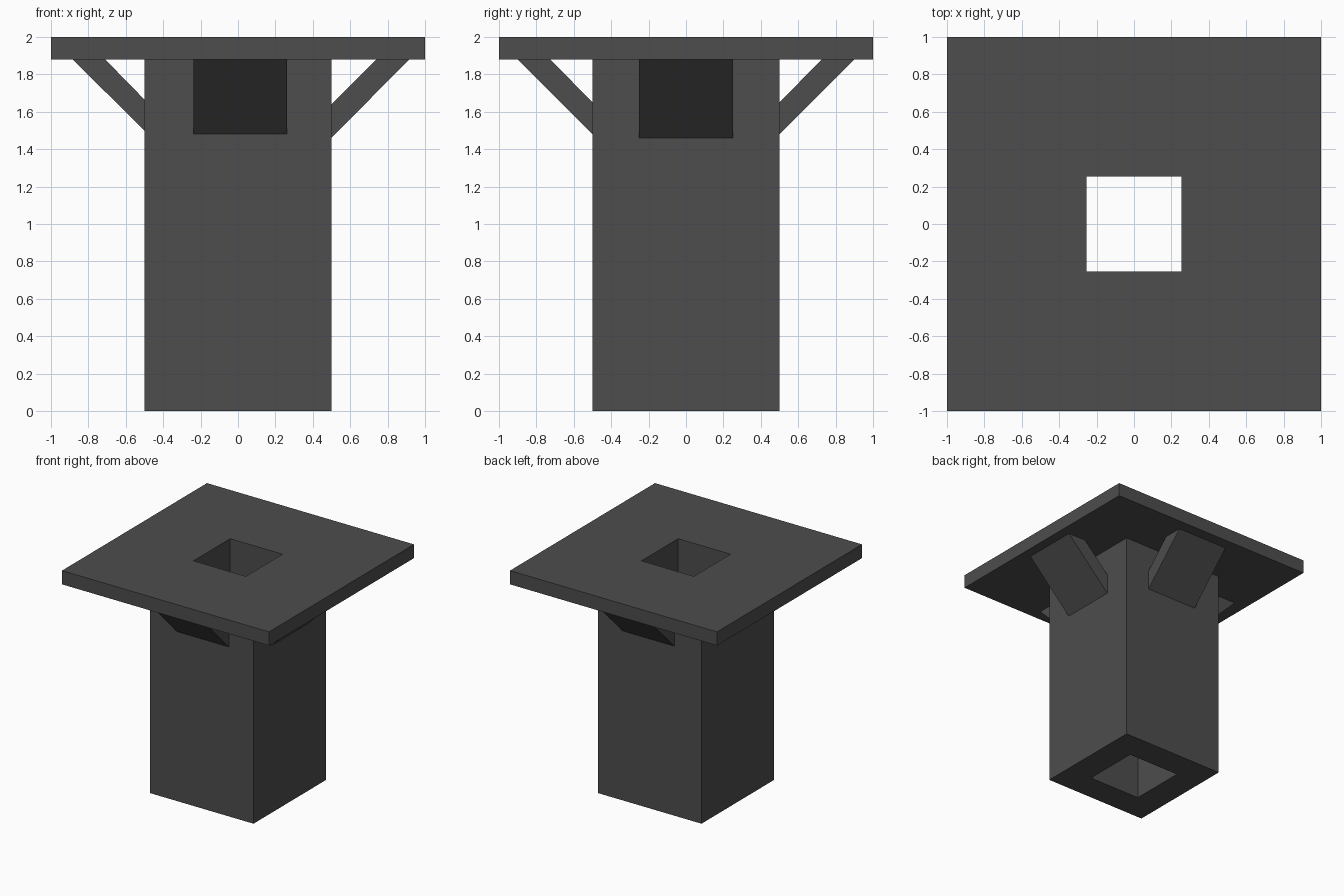
import bpy
import bmesh
from math import pi
from mathutils import Matrix

cube = bpy.data.objects.get("Cube")
if cube:
    bpy.data.objects.remove(cube, do_unlink=True)

# Single dark grey finish
grey = bpy.data.materials.new("dark_grey")
grey.use_nodes = True
colour = (0.075, 0.075, 0.075, 1)
grey.diffuse_color = colour
grey.node_tree.nodes["Principled BSDF"].inputs["Base Color"].default_value = colour


def finish(name, bm):
    bmesh.ops.recalc_face_normals(bm, faces=bm.faces)
    mesh = bpy.data.meshes.new(name)
    bm.to_mesh(mesh)
    bm.free()
    mesh.materials.append(grey)
    obj = bpy.data.objects.new(name, mesh)
    bpy.context.collection.objects.link(obj)
    return obj


def square_tube(name, outer, inner, bottom, top):
    """Square block with a square hole running up through it."""
    bm = bmesh.new()
    section = [(outer, bottom), (outer, top), (inner, top), (inner, bottom)]
    corners = [(-1, -1), (1, -1), (1, 1), (-1, 1)]
    rings = [[bm.verts.new((sx * r, sy * r, z)) for r, z in section]
             for sx, sy in corners]
    for i in range(4):
        a, b = rings[i], rings[(i + 1) % 4]
        for j in range(4):
            k = (j + 1) % 4
            bm.faces.new((a[j], b[j], b[k], a[k]))
    return finish(name, bm)


def brace(name, angle, low, high, reach_in, reach_out, shift):
    """Diagonal strut from the post wall (low, high) up to the plate."""
    bm = bmesh.new()
    profile = [(POST, low), (reach_out, PLATE_Z), (reach_in, PLATE_Z), (POST, high)]
    face = bm.faces.new([bm.verts.new((x, -0.25, z)) for x, z in profile])
    side = bmesh.ops.extrude_face_region(bm, geom=[face])
    moved = [v for v in side["geom"] if isinstance(v, bmesh.types.BMVert)]
    bmesh.ops.translate(bm, verts=moved, vec=(0, 0.5, 0))
    bm.transform(Matrix.Translation((shift, 0, 0)) @ Matrix.Rotation(angle, 4, "Z"))
    return finish(name, bm)


POST = 0.5
PLATE_Z = 1.88

# Hollow post and overhanging plate
square_tube("post", POST, 0.253, 0, PLATE_Z)
square_tube("top_plate", 1, 0.253, PLATE_Z, 2)

# One brace under each side of the plate
brace("left_brace", 0, 1.46, 1.64, 0.74, 0.915, 0)
brace("back_brace", pi / 2, 1.48, 1.65, 0.725, 0.9, 0.012)
brace("right_brace", pi, 1.5, 1.665, 0.71, 0.885, 0)
brace("front_brace", -pi / 2, 1.48, 1.65, 0.725, 0.9, 0.012)
